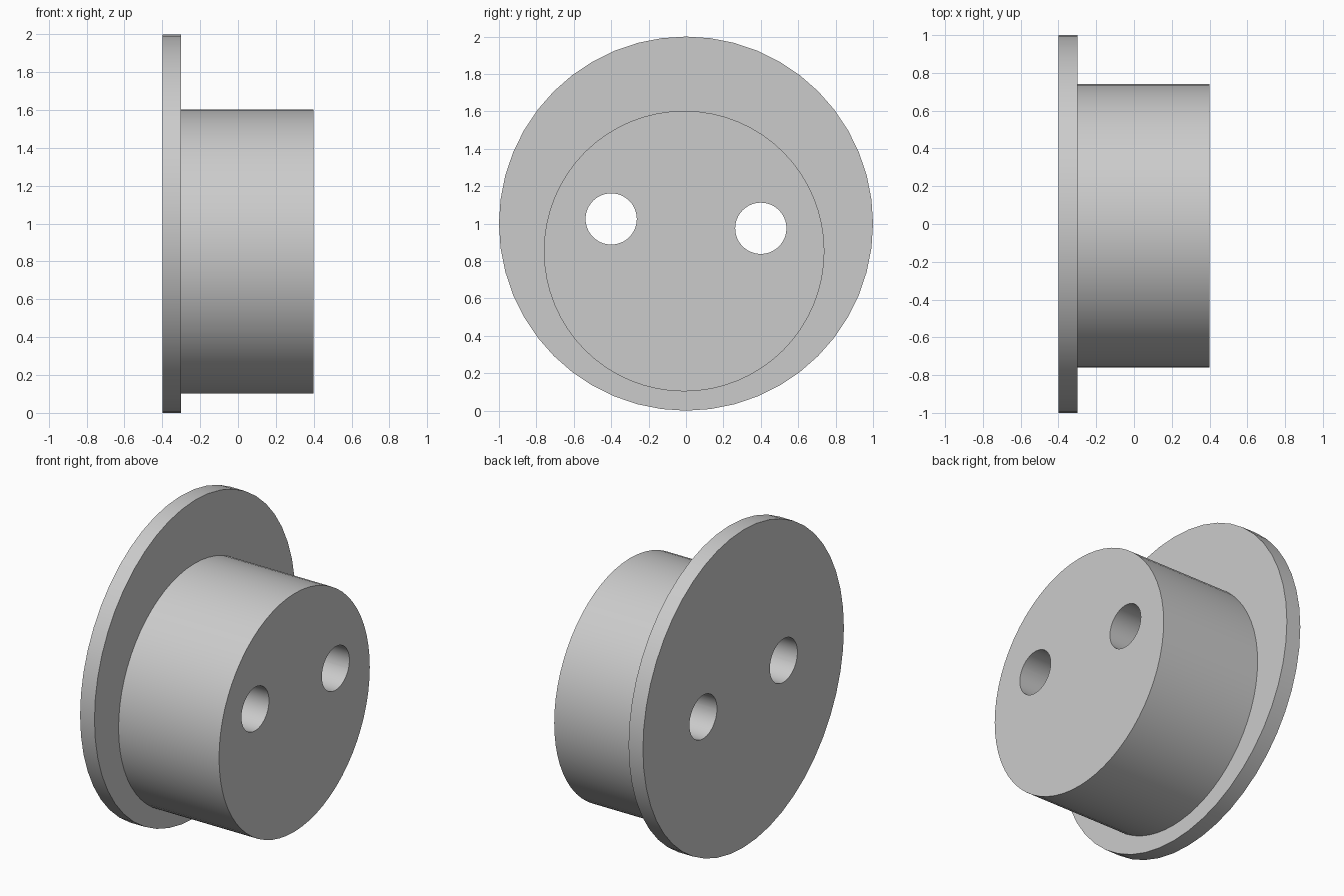
import bpy
import math

default = bpy.data.objects.get("Cube")
if default:
    bpy.data.objects.remove(default, do_unlink=True)

grey = bpy.data.materials.new("plain_grey")
grey.use_nodes = True
colour = (0.6, 0.6, 0.6, 1)
grey.diffuse_color = colour
grey.node_tree.nodes["Principled BSDF"].inputs["Base Color"].default_value = colour


def rod(name, radius, x0, x1, y, z, sides):
    """Cylinder lying along x from x0 to x1."""
    bpy.ops.mesh.primitive_cylinder_add(
        vertices=sides, radius=radius, depth=x1 - x0,
        location=((x0 + x1) / 2, y, z), rotation=(0, math.pi / 2, 0))
    ob = bpy.context.object
    ob.name = name
    ob.data.materials.append(grey)
    return ob


def combine(target, tool, operation):
    """Apply a boolean to the target and discard the tool."""
    mod = target.modifiers.new("combine", 'BOOLEAN')
    mod.operation = operation
    mod.solver = 'EXACT'
    mod.object = tool
    bpy.context.view_layer.objects.active = target
    bpy.ops.object.modifier_apply(modifier=mod.name)
    bpy.data.objects.remove(tool, do_unlink=True)


# Wide thin flange with an off-centre boss on its +x side
body = rod("flanged_plug", 1, -0.4, -0.3, 0, 1, 48)
boss = rod("boss", 0.75, -0.35, 0.4, -0.01, 0.853, 64)
combine(body, boss, 'UNION')

# Two through holes, set on a slightly tilted line
for side in (-1, 1):
    cutter = rod("hole_cutter", 0.137, -0.6, 0.6, side * 0.4, 1 - side * 0.025, 48)
    cutter.hide_render = True
    combine(body, cutter, 'DIFFERENCE')

# Smooth walls, crisp rims
bpy.ops.object.select_all(action='DESELECT')
body.select_set(True)
bpy.context.view_layer.objects.active = body
bpy.ops.object.shade_smooth_by_angle(angle=math.radians(30))
